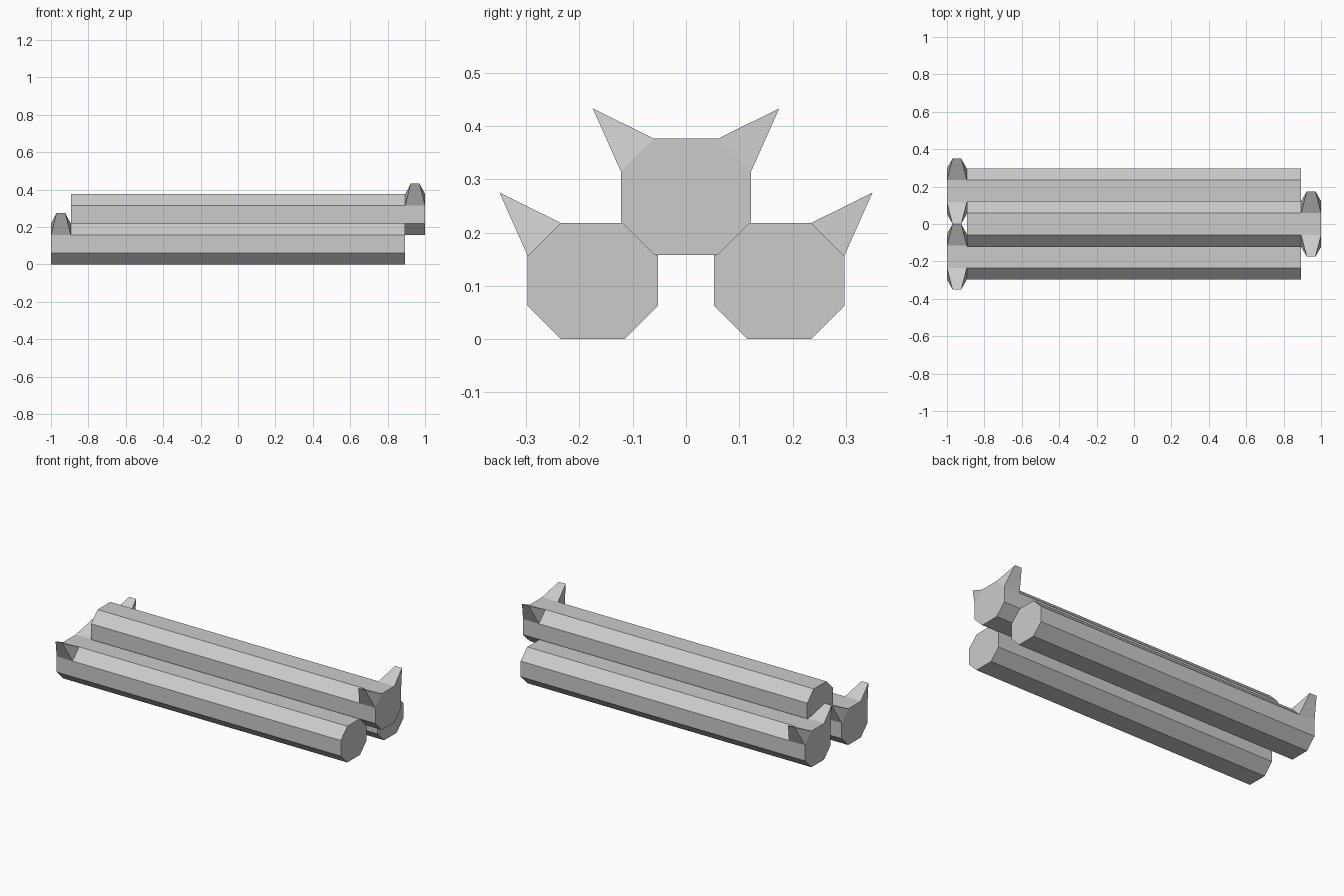
import bpy, bmesh
from mathutils import Vector

if "Cube" in bpy.data.objects:
    bpy.data.objects.remove(bpy.data.objects["Cube"])

# octagonal cross-section (y, z) about the log centre
PROFILE = [(0.122, -0.047), (0.122, 0.047), (0.06, 0.109), (-0.06, 0.109),
           (-0.122, 0.047), (-0.122, -0.047), (-0.06, -0.109), (0.06, -0.109)]
STATIONS = (-1.0, -0.894, 0.893)   # branched end, end of branch zone, plain end


def make_log(name, y, z, direction):
    bm = bmesh.new()
    rings = [[bm.verts.new((direction * x, y + py, z + pz)) for py, pz in PROFILE]
             for x in STATIONS]

    # trunk sides and end caps
    stub_faces = []
    for k in range(2):
        for i in range(8):
            j = (i + 1) % 8
            f = bm.faces.new((rings[k][i], rings[k][j], rings[k + 1][j], rings[k + 1][i]))
            if k == 0 and i in (1, 3):
                stub_faces.append((f, 1 if i == 1 else -1))
    bm.faces.new(rings[0])
    bm.faces.new(rings[2])
    bmesh.ops.recalc_face_normals(bm, faces=bm.faces[:])

    # cut branch stubs: upper bevels pulled out to a blunt wedge
    mid = (STATIONS[0] + STATIONS[1]) / 2 * direction
    for face, side in stub_faces:
        tip = bmesh.ops.extrude_discrete_faces(bm, faces=[face])["faces"][0]
        for v in tip.verts:
            half = 0.023 if v.co.x > mid else -0.023
            v.co = Vector((mid + half, y + side * 0.175, z + 0.166))
        bmesh.ops.remove_doubles(bm, verts=tip.verts[:], dist=0.0005)

    bmesh.ops.recalc_face_normals(bm, faces=bm.faces[:])
    mesh = bpy.data.meshes.new(name)
    bm.to_mesh(mesh)
    bm.free()
    obj = bpy.data.objects.new(name, mesh)
    bpy.context.collection.objects.link(obj)


# two logs on the ground, one turned around and resting between them
make_log("front_log", -0.175, 0.109, 1)
make_log("back_log", 0.175, 0.109, 1)
make_log("top_log", 0.0, 0.267, -1)
